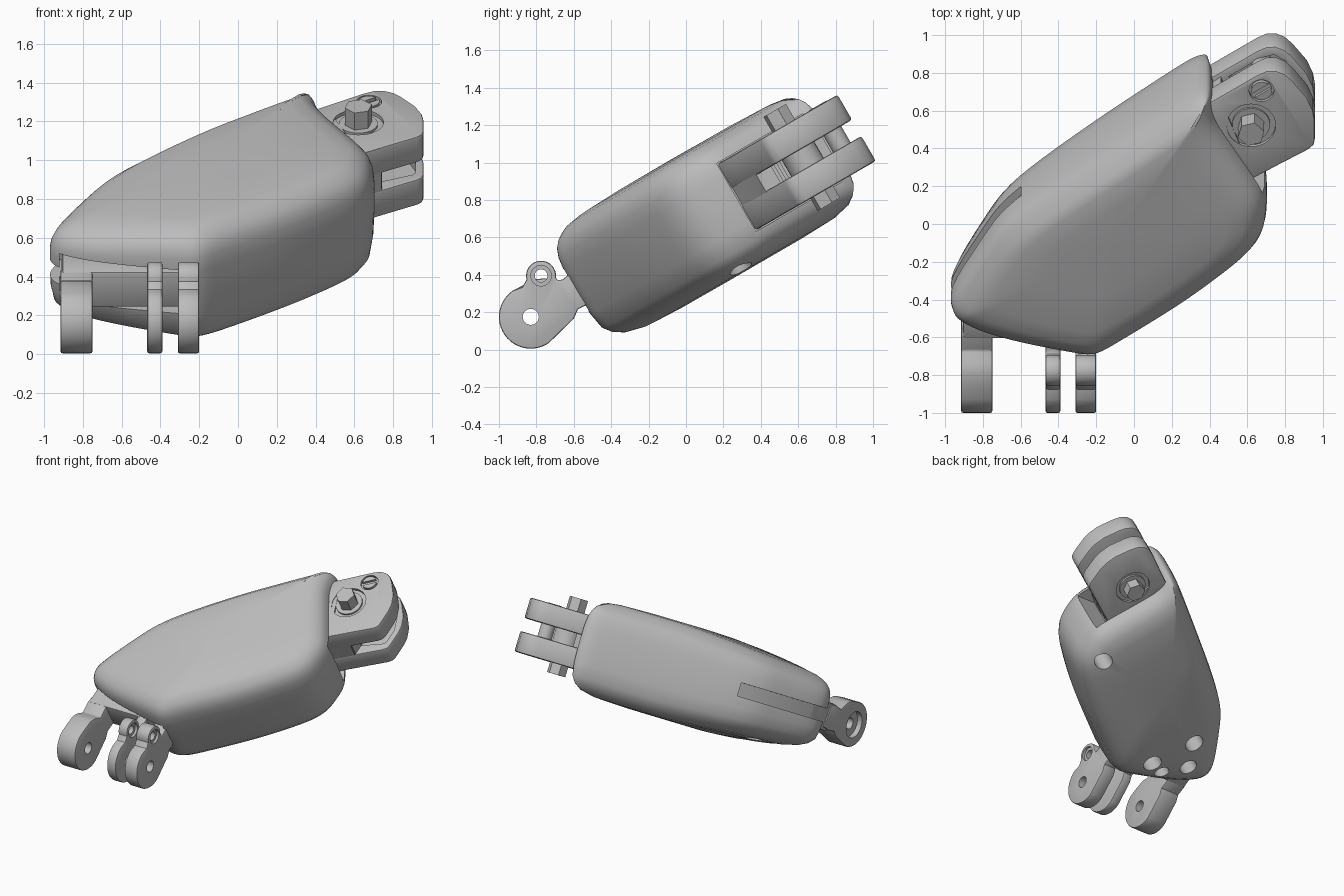
import bpy, bmesh, math
from mathutils import Matrix, Vector

cube = bpy.data.objects.get("Cube")
if cube:
    bpy.data.objects.remove(cube)

grey = bpy.data.materials.new("plain grey")
grey.use_nodes = True
COLOR = (0.5, 0.5, 0.5, 1)
grey.diffuse_color = COLOR
grey.node_tree.nodes["Principled BSDF"].inputs["Base Color"].default_value = COLOR

TILT = Matrix.Rotation(math.radians(30), 4, 'X')          # sloping plane of the body
SIDE = Matrix(((0, 0, 1, 0), (1, 0, 0, 0), (0, 1, 0, 0), (0, 0, 0, 1)))  # profiles in y, z


def arc(cx, cy, r, a0=0, a1=360, n=32):
    full = abs(a1 - a0) >= 360
    steps = n if full else n + 1
    return [(cx + r * math.cos(math.radians(a0 + (a1 - a0) * i / n)),
             cy + r * math.sin(math.radians(a0 + (a1 - a0) * i / n))) for i in range(steps)]


def finish(name, bm, frame):
    bmesh.ops.recalc_face_normals(bm, faces=bm.faces)
    bm.transform(frame)
    mesh = bpy.data.meshes.new(name)
    bm.to_mesh(mesh)
    bm.free()
    mesh.materials.append(grey)
    ob = bpy.data.objects.new(name, mesh)
    bpy.context.collection.objects.link(ob)
    return ob


def apply_mod(ob, mod):
    bpy.context.view_layer.objects.active = ob
    bpy.ops.object.modifier_apply(modifier=mod.name)


def prism(name, pts, lo, hi, frame=TILT, bevel=0):
    bm = bmesh.new()
    low = [bm.verts.new((x, y, lo)) for x, y in pts]
    high = [bm.verts.new((x, y, hi)) for x, y in pts]
    bm.faces.new(low)
    bm.faces.new(high)
    for i in range(len(pts)):
        j = (i + 1) % len(pts)
        bm.faces.new((low[i], low[j], high[j], high[i]))
    ob = finish(name, bm, frame)
    if bevel:
        mod = ob.modifiers.new("edge", 'BEVEL')
        mod.width, mod.segments, mod.limit_method = bevel, 2, 'ANGLE'
        mod.angle_limit = math.radians(50)
        apply_mod(ob, mod)
    return ob


def cut(ob, pts, lo, hi, frame=TILT):
    cutter = prism("cutter", pts, lo, hi, frame)
    mod = ob.modifiers.new("cut", 'BOOLEAN')
    mod.object, mod.operation, mod.solver = cutter, 'DIFFERENCE', 'EXACT'
    apply_mod(ob, mod)
    bpy.data.objects.remove(cutter)


def box(x0, x1, y0, y1):
    return [(x0, y0), (x1, y0), (x1, y1), (x0, y1)]


def rounded(pts, times):
    for _ in range(times):
        out = []
        for a, b in zip(pts, pts[1:] + pts[:1]):
            a, b = Vector(a), Vector(b)
            out += [tuple(a.lerp(b, 0.25)), tuple(a.lerp(b, 0.75))]
        pts = out
    return pts


# Body: rounded outline stacked in rings across its thickness
outline = rounded([(-.97, -.12), (-.92, -.19), (-.72, -.27), (-.32, -.345), (-.2, -.358),
                   (-.08, -.275), (.1, -.15), (.3, -.005), (.5, .165), (.63, .29), (.69, .40),
                   (.705, .52), (.70, .64), (.62, .78), (.51, .96), (.43, 1.1), (.415, 1.2),
                   (.395, 1.245), (.32, 1.235), (.2, 1.15), (0, 1.0), (-.5, .62), (-.7, .44),
                   (-.8, .28), (-.97, -.02)], 2)
count = len(outline)
centre = Vector((-.12, .42))
normals = []
for i in range(count):
    d = Vector(outline[(i + 1) % count]) - Vector(outline[i - 1])
    normals.append(Vector((d.y, -d.x)).normalized())

# Each ring: height, inset, scale about the centre
RINGS = [(.205, .08, .55), (.212, .08, .82), (.235, .075, .95), (.27, .048, .99), (.32, .02, 1),
         (.42, .005, 1), (.55, 0, 1), (.7, 0, 1), (.77, .008, 1), (.82, .024, 1),
         (.855, .05, 1), (.88, .075, .985), (.897, .08, .94), (.91, .08, .82), (.918, .08, .5)]
bm = bmesh.new()
rings = []
for w, inset, scale in RINGS:
    flat = [Vector(p) - n * inset for p, n in zip(outline, normals)]
    for _ in range(int(inset * 100)):        # relax tight corners as they move inward
        flat = [(flat[i - 1] + flat[i] * 2 + flat[(i + 1) % count]) / 4 for i in range(count)]
    ring = []
    for p in flat:
        q = centre + (p - centre) * scale
        thin = 1 - .25 * min(1, max(0, (-.1 - q.x) / .86)) ** 1.3
        ring.append(bm.verts.new((q.x, q.y, .58 + (w - .58) * thin)))
    rings.append(ring)
for a, b in zip(rings, rings[1:]):
    for i in range(count):
        j = (i + 1) % count
        bm.faces.new((a[i], a[j], b[j], b[i]))
for ring, w in ((rings[0], .204), (rings[-1], .92)):
    tip = bm.verts.new((centre.x, centre.y, w))
    for i in range(count):
        bm.faces.new((ring[i], ring[(i + 1) % count], tip))
body = finish("body_shell", bm, TILT)

# Pockets for the hinge, front bracket and side slot, and the holes underneath
cut(body, [(.52, .64), (.9, .64), (.9, 1.17), (.36, 1.17)], .36, .78)
cut(body, box(-.92, -.215, -.6, -.1), .44, .70)
cut(body, [(-1.05, -.18), (-.91, -.22), (-.91, 0), (-.58, .51), (-.63, .57), (-.72, .55)], .52, .62)
for x, v, r in ((.54, .47, .065), (-.38, -.14, .07), (-.59, .134, .07),
                (-.52, -.19, .055), (-.69, -.07, .065)):
    cut(body, arc(x, v, r, n=24), .1, .42)

# Rear hinge: two plates on a common root
plate = [(.41, 1.195), (.30, 1.10), (.50, .63), (.612, .713), (.925, .90), (.95, .925), (.957, .96),
         (.957, 1.08), (.948, 1.14), (.915, 1.22), (.84, 1.32), (.80, 1.36), (.75, 1.383),
         (.70, 1.38), (.65, 1.355)]
hollow = [(.74, .88), (.90, .95), (.915, .97), (.915, 1.08), (.87, 1.2), (.80, 1.3), (.74, 1.335),
          (.67, 1.315), (.50, 1.2)]
hinge = prism("hinge_plate_lower", plate, .366, .52, bevel=.012)
cut(hinge, hollow, .465, .6)
upper = prism("hinge_plate_upper", plate, .62, .775, bevel=.012)
prism("hinge_root", [(.31, 1.09), (.50, .635), (.612, .715), (.74, .792), (.71, .85),
                     (.56, .93), (.46, 1.2)], .372, .77)
PIN, SCREW = (.62, 1.05), (.675, 1.262)
cut(upper, arc(*PIN, .13), .755, .9)
cut(hinge, arc(*PIN, .13), .2, .386)
prism("hinge_pin", arc(*PIN, .072, 15, 375, 6), .29, .87)
prism("hinge_barrel", arc(*PIN, .1), .372, .768)
cut(upper, arc(*SCREW, .066), .755, .9)
screw = prism("hinge_screw", arc(*SCREW, .054), .4, .778)
c, s = math.cos(.6), math.sin(.6)
slot = [(SCREW[0] + a * c - b * s, SCREW[1] + a * s + b * c) for a, b in box(-.1, .1, -.014, .014)]
cut(screw, slot, .76, .9)
# Fine ribs between the plates
for i in range(4):
    x = .735 - i * .035
    prism("hinge_rib", box(x - .008, x + .008, .80 + i * .017, .885 + i * .017), .46, .63)

# Front bracket: cross bar and three hinge lugs
prism("bracket_bar", box(-.905, -.21, -.315, -.09), .46, .67, bevel=.012)
neck = [(-.60, .165), (-.578, .215), (-.51, .25), (-.45, .30), (-.55, .44), (-.605, .42)]
disc = arc(-.83, .175, .17, 125, 305, 24)
eared = disc + neck + [(-.66, .375), (-.69, .37)] + arc(-.775, .395, .08, -5, 195, 16) + [(-.875, .335)]
plain = disc + neck + [(-.67, .36), (-.74, .38), (-.80, .378), (-.87, .345)]
for name, prof, x0, x1 in (("wide_lug", plain, -.915, -.75), ("middle_lug", eared, -.468, -.39),
                           ("inner_lug", eared, -.31, -.2)):
    lug = prism(name, prof, x0, x1, SIDE, .01)
    cut(lug, arc(-.83, .175, .043, n=24), -1.2, 0, SIDE)
    if prof is eared:
        cut(lug, arc(-.775, .395, .034, n=24), -1.2, 0, SIDE)
        cut(lug, arc(-.775, .395, .055, n=24), x1 - .02, 0, SIDE)
    else:
        cut(lug, arc(-.83, .175, .1, n=32), -1.2, x0 + .04, SIDE)

# Smooth shading with crisp edges
for ob in bpy.context.collection.objects:
    ob.select_set(ob.type == 'MESH' and ob.data.materials.get("plain grey") is not None)
bpy.context.view_layer.objects.active = body
bpy.ops.object.shade_smooth_by_angle(angle=math.radians(35))
